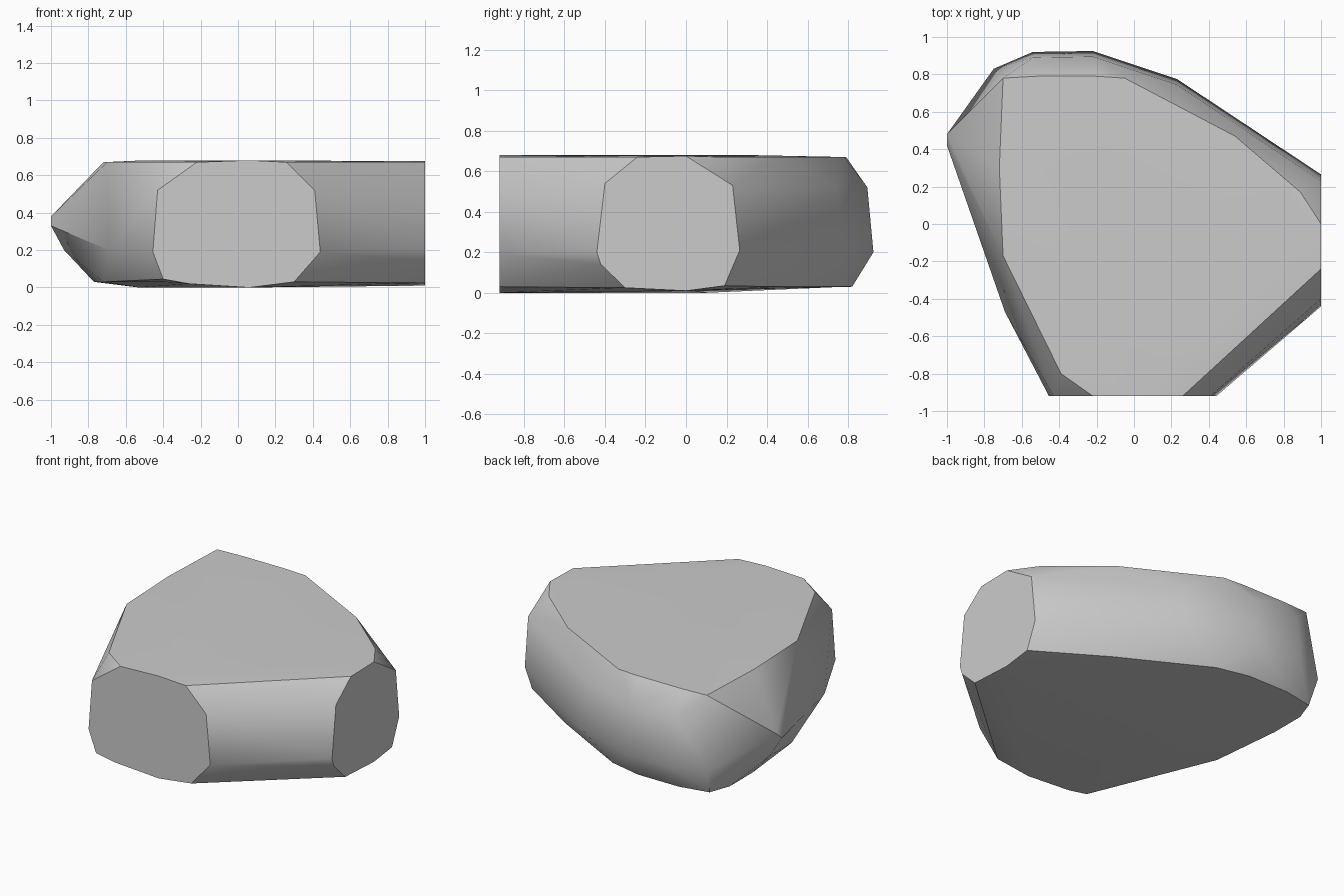
import bpy, bmesh, math

if "Cube" in bpy.data.objects:
    bpy.data.objects.remove(bpy.data.objects["Cube"])

stone = bpy.data.materials.new("stone grey")
stone.use_nodes = True
GREY = (0.6, 0.6, 0.6, 1)
stone.diffuse_color = GREY
stone.node_tree.nodes["Principled BSDF"].inputs["Base Color"].default_value = GREY

# Flat cut at the front (x, z) and flat cut at the right end (y, z)
front_cut = [(-.43, .52), (-.22, .67), (.06, .68), (.26, .67), (.41, .52),
             (.44, .19), (.30, .03), (.06, 0), (-.26, .02), (-.40, .045), (-.455, .19)]
side_cut = [(-.40, .54), (-.24, .67), (0, .675), (.23, .53), (.265, .21),
            (.19, .035), (0, .01), (-.30, .025), (-.42, .14), (-.44, .20)]
# Outlines at rising heights: base, waist, shoulder, rim
layers = {
    .03: [(-.40, -.80), (-.72, -.08), (-.77, .40), (-.77, .64), (-.72, .78),
          (-.52, .82), (-.22, .82), (0, .77), (.56, .47)],
    .20: [(-.69, -.47), (-.93, .45), (-.75, .83), (-.54, .92), (-.22, .925), (.23, .775)],
    .52: [(-.54, .89), (-.22, .895), (.23, .745)],
    .67: [(-.39, -.80), (-.70, -.17), (-.72, .30), (-.70, .78), (-.52, .79),
          (-.20, .79), (-.05, .78), (.54, .47), (.89, .17)],
}
points = [(x, -.92, z) for x, z in front_cut] + [(1, y, z) for y, z in side_cut]
points += [(x, y, z) for z, ring in layers.items() for x, y in ring]
# Pointed left nose, and the slight crown and belly
points += [(-1, .42, .33), (-1, .48, .38), (-.53, .1, 0), (-.1, 0, 0), (-.5, .3, .68), (0, 0, .68)]

bm = bmesh.new()
for p in points:
    bm.verts.new(p)
hull = bmesh.ops.convex_hull(bm, input=bm.verts)
loose = {g for g in hull["geom_interior"] + hull["geom_unused"]
         if isinstance(g, bmesh.types.BMVert)}
bmesh.ops.delete(bm, geom=list(loose), context="VERTS")
bmesh.ops.dissolve_limit(bm, angle_limit=math.radians(1), verts=bm.verts, edges=bm.edges)
bmesh.ops.recalc_face_normals(bm, faces=bm.faces)

mesh = bpy.data.meshes.new("boulder")
bm.to_mesh(mesh)
bm.free()
mesh.materials.append(stone)
boulder = bpy.data.objects.new("boulder", mesh)
bpy.context.collection.objects.link(boulder)

# Soft worn sides with crisp cut edges
bpy.ops.object.select_all(action="DESELECT")
boulder.select_set(True)
bpy.context.view_layer.objects.active = boulder
bpy.ops.object.shade_smooth_by_angle(angle=math.radians(35))
